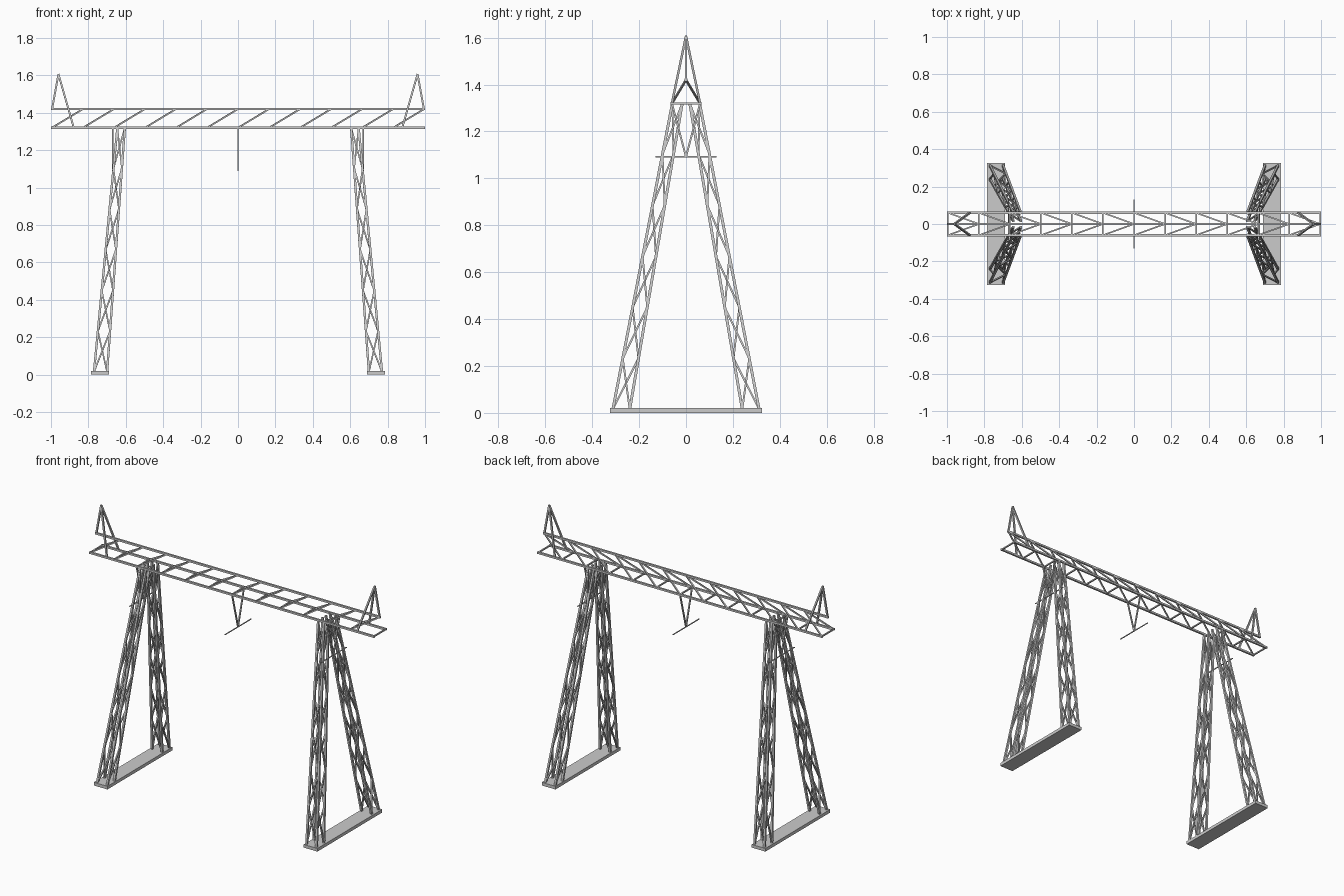
import bpy, bmesh
from mathutils import Vector, Matrix

if "Cube" in bpy.data.objects:
    bpy.data.objects.remove(bpy.data.objects["Cube"])


def add_bar(bm, a, b, w):
    """Square bar of width w between points a and b."""
    a, b = Vector(a), Vector(b)
    d = b - a
    z = d.normalized()
    ref = Vector((0, 0, 1)) if abs(z.z) < 0.8 else Vector((1, 0, 0))
    x = ref.cross(z).normalized()
    y = z.cross(x)
    rot = Matrix((x, y, z)).transposed().to_4x4()
    m = Matrix.Translation((a + b) / 2) @ rot @ Matrix.Diagonal((w, w, d.length, 1))
    bmesh.ops.create_cube(bm, size=1, matrix=m)


def make_object(name, bars):
    bm = bmesh.new()
    for a, b, w in bars:
        add_bar(bm, a, b, w)
    me = bpy.data.meshes.new(name)
    bm.to_mesh(me)
    bm.free()
    ob = bpy.data.objects.new(name, me)
    bpy.context.collection.objects.link(ob)
    return ob


LOW, HIGH, HALF = 1.32, 1.42, 0.06   # beam chord heights and half width
CHORD, BRACE = 0.012, 0.008

# Triangular main beam: three long chords
make_object("beam_chords", [
    ((-1, -HALF, LOW), (1, -HALF, LOW), CHORD),
    ((-1, HALF, LOW), (1, HALF, LOW), CHORD),
    ((-1, 0, HIGH), (1, 0, HIGH), CHORD)])

# Beam cross bars and one-way diagonals
N = 12
xs = [-0.995 + 1.99 * i / N for i in range(N + 1)]
make_object("beam_cross_bars", [((x, -HALF, LOW), (x, HALF, LOW), BRACE) for x in xs])
make_object("beam_diagonals", [
    ((xs[i], s * HALF, LOW), (xs[i + 1], 0, HIGH), BRACE)
    for i in range(N) for s in (-1, 1)])


def leg_corner(k, t, sx, sy):
    """Corner k of the tapered square leg at height fraction t."""
    outx, outy = ((1, 1), (0, 1), (0, 0), (1, 0))[k % 4]
    x0, x1 = (0.77, 0.645) if outx else (0.70, 0.605)
    y0, y1 = (0.312, 0.058) if outy else (0.24, 0.016)
    return (sx * (x0 + (x1 - x0) * t), sy * (y0 + (y1 - y0) * t), 0.015 + 1.305 * t)


BAYS = 6
for sx, side in ((-1, "left"), (1, "right")):
    # Ground pad
    pad = make_object(side + "_foot_pad", [])
    bm = bmesh.new()
    bmesh.ops.create_cube(bm, size=1, matrix=Matrix.Translation((sx * 0.737, 0, 0.01))
                          @ Matrix.Diagonal((0.096, 0.65, 0.02, 1)))
    bm.to_mesh(pad.data)
    bm.free()

    # Front and back lattice legs
    for sy, end in ((-1, "front"), (1, "back")):
        bars = []
        for k in range(4):
            bars.append((leg_corner(k, 0, sx, sy), leg_corner(k, 1, sx, sy), CHORD))
            for i in range(BAYS):
                a, b = (k, k + 1) if i % 2 == 0 else (k + 1, k)
                bars.append((leg_corner(a, i / BAYS, sx, sy),
                             leg_corner(b, (i + 1) / BAYS, sx, sy), BRACE))
        make_object(f"{side}_{end}_leg", bars)

    # Tripod peak above the beam end
    apex = (sx * 0.96, 0, 1.607)
    make_object(side + "_peak", [
        ((sx * 0.994, 0, HIGH), apex, 0.01),
        ((sx * 0.878, -HALF, LOW), apex, 0.01),
        ((sx * 0.878, HALF, LOW), apex, 0.01)])

# Wire hangers below the beam, each a V with a thin cross rod
for x, name in ((-0.67, "left"), (0, "middle"), (0.67, "right")):
    make_object(name + "_hanger", [
        ((x, -HALF, LOW), (x, 0, 1.092), BRACE),
        ((x, HALF, LOW), (x, 0, 1.092), BRACE),
        ((x, -0.13, 1.092), (x, 0.13, 1.092), 0.005)])
